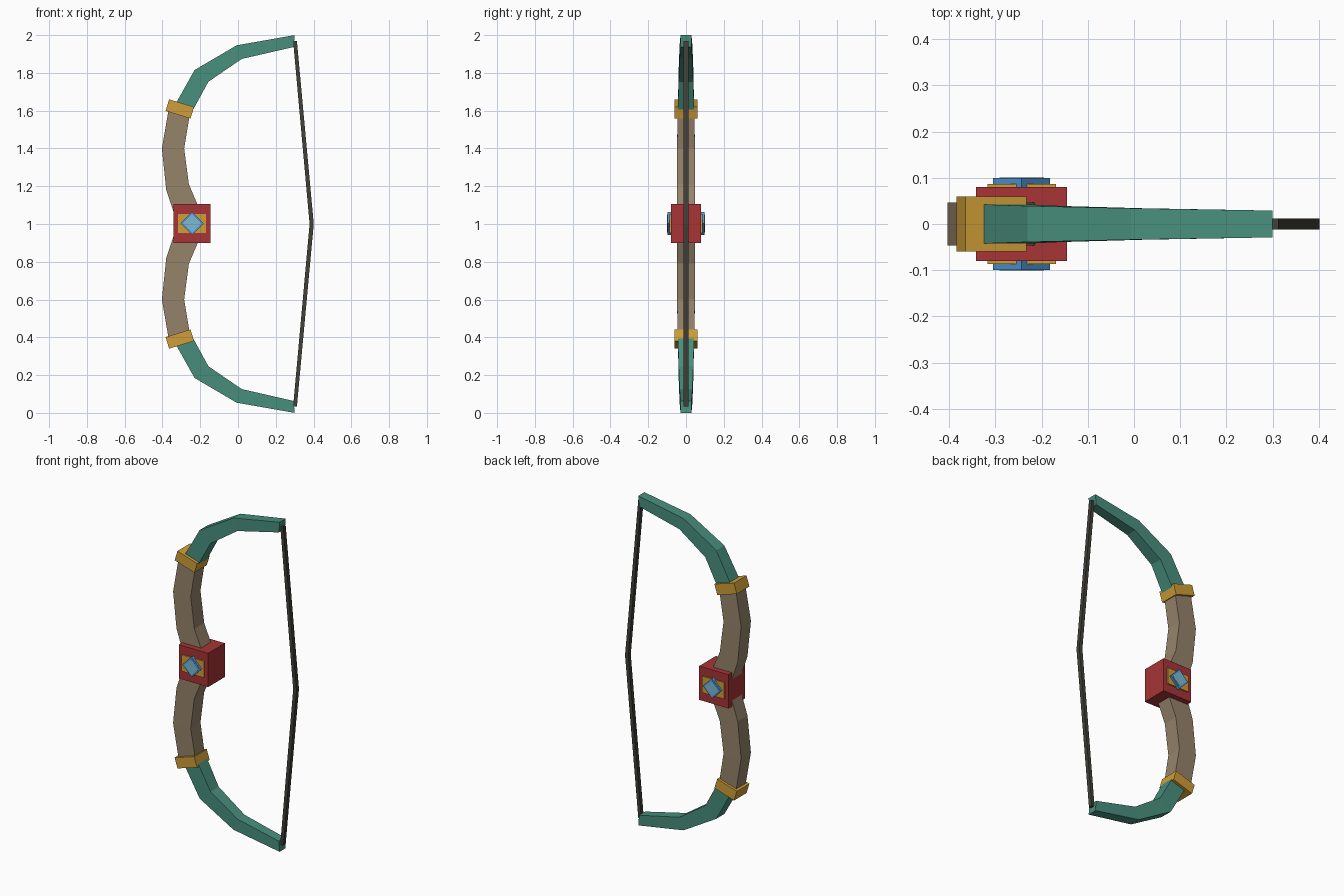
import bpy, bmesh
from math import radians
from mathutils import Matrix

cube = bpy.data.objects.get("Cube")
if cube:
    bpy.data.objects.remove(cube, do_unlink=True)

MID = 1.0  # height of the grip, about which the bow is symmetric


def material(name, srgb):
    linear = [((c / 255 + 0.055) / 1.055) ** 2.4 for c in srgb] + [1]
    m = bpy.data.materials.new(name)
    m.use_nodes = True
    m.diffuse_color = linear
    m.node_tree.nodes["Principled BSDF"].inputs["Base Color"].default_value = linear
    return m


teal = material("teal", (72, 143, 124))
wood = material("wood", (150, 131, 107))
gold = material("gold", (207, 158, 56))
red = material("red", (168, 52, 54))
blue = material("blue", (80, 152, 210))
pale_blue = material("pale blue", (124, 186, 214))
dark = material("dark string", (66, 64, 58))


def finish(name, bm, mat):
    bmesh.ops.recalc_face_normals(bm, faces=bm.faces)
    mesh = bpy.data.meshes.new(name)
    bm.to_mesh(mesh)
    bm.free()
    mesh.materials.append(mat)
    ob = bpy.data.objects.new(name, mesh)
    bpy.context.collection.objects.link(ob)
    return ob


def box(name, mat, centre, size, tilt=0):
    bm = bmesh.new()
    bmesh.ops.create_cube(bm, size=1, matrix=Matrix.Translation(centre)
                          @ Matrix.Rotation(radians(tilt), 4, "Y")
                          @ Matrix.Diagonal((*size, 1)))
    return finish(name, bm, mat)


def loft(name, mat, sections):
    """Rectangular bar through sections (outer x, z, inner x, z, half depth)."""
    bm = bmesh.new()
    rings = [[bm.verts.new(p) for p in ((ox, -d, oz), (ix, -d, iz), (ix, d, iz), (ox, d, oz))]
             for ox, oz, ix, iz, d in sections]
    for a, b in zip(rings, rings[1:]):
        for i in range(4):
            j = (i + 1) % 4
            bm.faces.new((a[i], a[j], b[j], b[i]))
    bm.faces.new(rings[0])
    bm.faces.new(rings[-1])
    return finish(name, bm, mat)


def flip(sections):
    return [(ox, 2 * MID - oz, ix, 2 * MID - iz, d) for ox, oz, ix, iz, d in sections]


# Wooden riser, one bar running through the grip
riser = [(-0.34, 1.06, -0.215, 1.105, 0.047), (-0.38, 1.18, -0.26, 1.21, 0.047),
         (-0.403, 1.40, -0.285, 1.40, 0.047), (-0.365, 1.62, -0.255, 1.58, 0.045)]
waist = [(-0.31, MID, -0.18, MID, 0.047)]
loft("wooden_riser", wood, flip(riser)[::-1] + waist + riser)

# Teal limbs and gold bands, above and below
limb = [(-0.345, 1.61, -0.24, 1.60, 0.043), (-0.23, 1.815, -0.157, 1.753, 0.039),
        (-0.007, 1.946, 0.02, 1.874, 0.034), (0.30, 2.0, 0.295, 1.937, 0.029)]
for side, sign, sections in (("upper", 1, limb), ("lower", -1, flip(limb))):
    loft(side + "_limb", teal, sections)
    box(side + "_band", gold, (-0.308, 0, MID + sign * 0.609), (0.138, 0.12, 0.064), sign * 17)

# Bowstring, drawn slightly back at the middle
loft("bowstring", dark, [(0.292, 0.035, 0.312, 0.035, 0.012),
                         (0.379, MID, 0.401, MID, 0.012),
                         (0.292, 1.968, 0.312, 1.968, 0.012)])

# Grip block with a plate and a diamond gem on both faces
box("grip_block", red, (-0.243, 0, 1.003), (0.197, 0.16, 0.205))
for side, sign in (("front", -1), ("back", 1)):
    box(side + "_plate", gold, (-0.243, sign * 0.083, 1.003), (0.148, 0.008, 0.1))
    box(side + "_gem", blue, (-0.243, sign * 0.089, 1.003), (0.087, 0.02, 0.087), 45)
    box(side + "_gem_face", pale_blue, (-0.243, sign * 0.099, 1.003), (0.068, 0.003, 0.068), 45)
